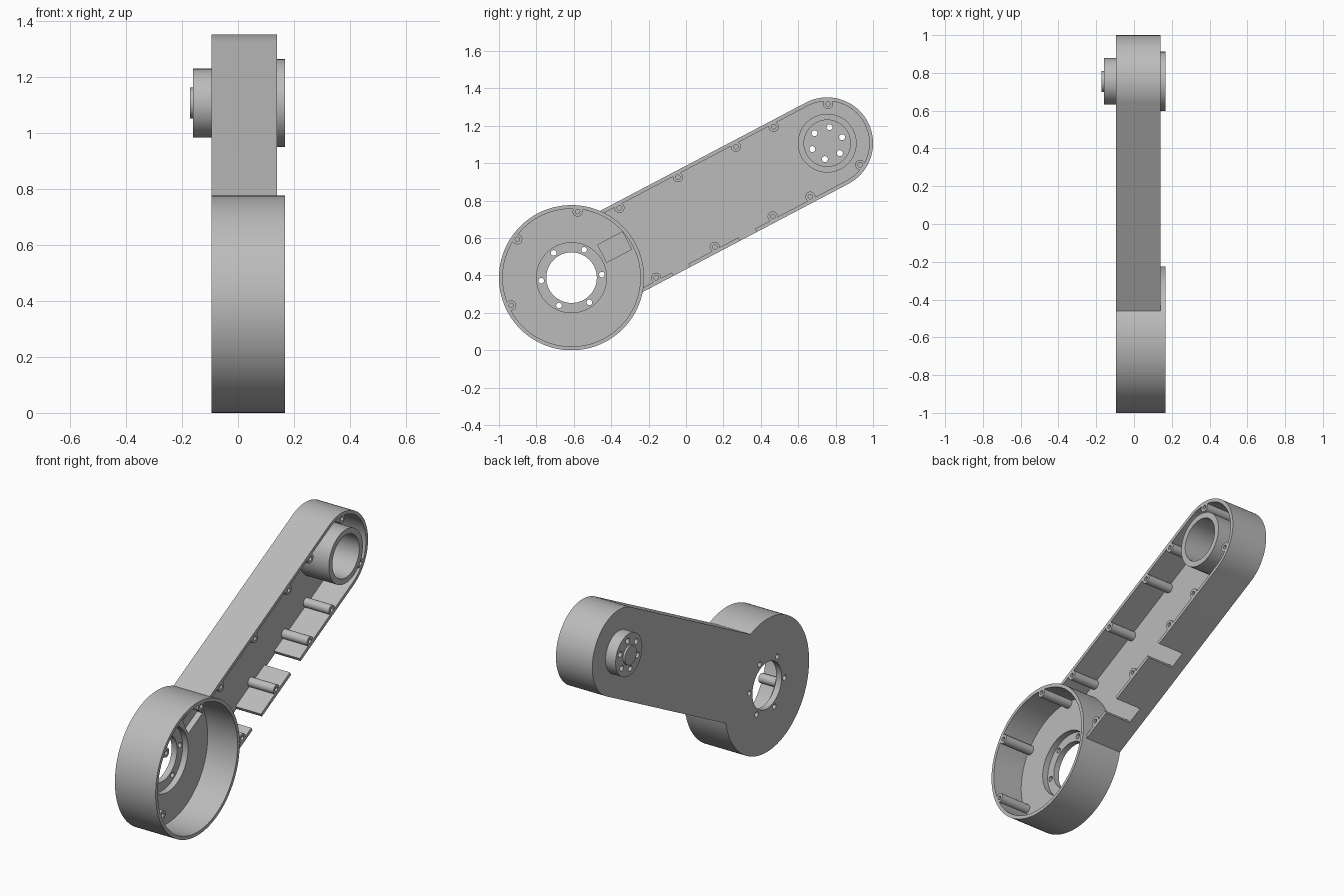
import bpy
import bmesh
from math import sin, cos, pi, asin, radians, hypot, atan2
from mathutils import Matrix, Vector

if "Cube" in bpy.data.objects:
    bpy.data.objects.remove(bpy.data.objects["Cube"])

# Main sizes; the arm is built along its own length (s) and width (p), then tilted
RING_R, TIP_R, WALL = 0.388, 0.245, 0.02
RING_C, TIP_C = Vector((0, -0.612, 0.388)), Vector((0, 0.755, 1.107))
BACK, FLOOR, RIM, ARM_RIM = -0.095, -0.025, 0.168, 0.14
SPAN = (TIP_C - RING_C).length
TILT = atan2(TIP_C.z - RING_C.z, TIP_C.y - RING_C.y)
PLACE = Matrix.Translation(RING_C) @ Matrix.Rotation(TILT, 4, 'X')

grey = bpy.data.materials.new("plain_grey")
grey.use_nodes = True
grey.diffuse_color = (0.5, 0.5, 0.5, 1)
grey.node_tree.nodes["Principled BSDF"].inputs["Base Color"].default_value = (0.5, 0.5, 0.5, 1)
parts = []


def finish(name, bm, keep):
    bmesh.ops.remove_doubles(bm, verts=bm.verts, dist=1e-6)
    bmesh.ops.recalc_face_normals(bm, faces=bm.faces)
    bm.transform(PLACE)
    mesh = bpy.data.meshes.new(name)
    bm.to_mesh(mesh)
    bm.free()
    mesh.materials.append(grey)
    ob = bpy.data.objects.new(name, mesh)
    bpy.context.collection.objects.link(ob)
    if keep:
        parts.append(ob)
    else:
        ob.hide_render = True
    return ob


def prism(name, outline, x0, x1, keep=False):
    """Extrude an (s, p) outline through the thickness."""
    bm = bmesh.new()
    face = bm.faces.new([bm.verts.new((x0, s, p)) for s, p in outline])
    out = bmesh.ops.extrude_face_region(bm, geom=[face])["geom"]
    moved = [v for v in out if isinstance(v, bmesh.types.BMVert)]
    bmesh.ops.translate(bm, verts=moved, vec=(x1 - x0, 0, 0))
    return finish(name, bm, keep)


def lathe(name, s, p, profile, steps=96):
    """Revolve a closed (radius, x) profile about the thickness axis."""
    bm = bmesh.new()
    rings = []
    for i in range(steps):
        a = 2 * pi * i / steps
        rings.append([bm.verts.new((x, s + r * cos(a), p + r * sin(a))) for r, x in profile])
    n = len(profile)
    for i in range(steps):
        a, b = rings[i], rings[(i + 1) % steps]
        for j in range(n):
            k = (j + 1) % n
            if profile[j][0] == 0 and profile[k][0] == 0:
                continue
            if profile[j][0] == 0:
                bm.faces.new((a[j], a[k], b[k]))
            elif profile[k][0] == 0:
                bm.faces.new((a[j], a[k], b[j]))
            else:
                bm.faces.new((a[j], a[k], b[k], b[j]))
    return finish(name, bm, True)


def arc(s, p, r, a0, a1, n):
    return [(s + r * cos(a0 + (a1 - a0) * i / n), p + r * sin(a0 + (a1 - a0) * i / n))
            for i in range(n + 1)]


def arm_outline(half, root):
    """Round-tipped arm whose root follows the big ring."""
    a = asin(half / root)
    return arc(SPAN, 0, half, -pi / 2, pi / 2, 48) + arc(0, 0, root, a, -a, 24)


def rect(s0, s1, p0, p1):
    return [(s0, p0), (s1, p0), (s1, p1), (s0, p1)]


def cut(ob, cutter):
    mod = ob.modifiers.new("cut", 'BOOLEAN')
    mod.operation = 'DIFFERENCE'
    mod.solver = 'EXACT'
    mod.object = cutter
    bpy.context.view_layer.objects.active = ob
    bpy.ops.object.modifier_apply(modifier=mod.name)
    bpy.data.objects.remove(cutter)


def drill(ob, s, p, r, x0, x1, n=24):
    cut(ob, prism("drill", arc(s, p, r, 0, 2 * pi * (n - 1) / n, n - 1), x0, x1))


def drill_circle(ob, s, dist, start, r, x0, x1):
    for i in range(6):
        a = radians(start + 60 * i)
        drill(ob, s + dist * cos(a), dist * sin(a), r, x0, x1)


# Big ring: thick floor, recessed seat around the bore, bolt holes
SEAT = -0.06
ring = lathe("ring_housing", 0, 0, [
    (0.135, BACK), (RING_R, BACK), (RING_R, RIM), (RING_R - WALL, RIM),
    (RING_R - WALL, FLOOR), (0.187, FLOOR), (0.187, SEAT), (0.135, SEAT)], 128)
drill_circle(ring, 0, 0.163, -22, 0.015, -0.2, 0)
cut(ring, prism("pocket", rect(0.205, 0.355, -0.015, 0.09), SEAT, 0.05))

# Arm shell: hollow tray with two cable notches in the lower wall
arm = prism("arm_shell", arm_outline(TIP_R, RING_R - 0.002), BACK, ARM_RIM, True)
cut(arm, prism("cavity", arm_outline(TIP_R - WALL, RING_R - 0.001), FLOOR, 0.3))
for s in (0.487, 0.89):
    cut(arm, prism("notch", rect(s, s + 0.1, -0.3, -0.2), FLOOR, 0.3))
drill(arm, SPAN, 0, 0.15, -0.2, 0.1, 64)

# Joint hub: open sleeve inside, drilled flange outside
hub = lathe("joint_hub", SPAN, 0, [
    (0, -0.09), (0.124, -0.09), (0.124, RIM), (0.157, RIM), (0.157, BACK),
    (0.123, BACK), (0.123, -0.16), (0.055, -0.16), (0.055, -0.172), (0, -0.172)])
drill_circle(hub, SPAN, 0.086, -6, 0.016, -0.3, 0)


# Screw posts with blind holes
def post(name, s, p, top):
    lathe(name, s, p, [(0, FLOOR - 0.01), (0.027, FLOOR - 0.01), (0.027, top),
                       (0.012, top), (0.012, top - 0.06), (0, top - 0.06)], 24)


spots = [(s, 0.211) for s in (0.4, 0.754, 1.104, 1.332)]
spots.append((SPAN + 0.211 * cos(radians(61)), 0.211 * sin(radians(61))))
for s, p in spots:
    for side in (1, -1):
        post("arm_screw_post", s, side * p, ARM_RIM)
for deg in (57, 117, 177):
    post("ring_screw_post", 0.355 * cos(radians(deg)), 0.355 * sin(radians(deg)), RIM)

# Smooth the curved walls, keep the edges crisp
bpy.ops.object.select_all(action='DESELECT')
for ob in parts:
    ob.select_set(True)
bpy.context.view_layer.objects.active = ring
bpy.ops.object.shade_smooth_by_angle()
